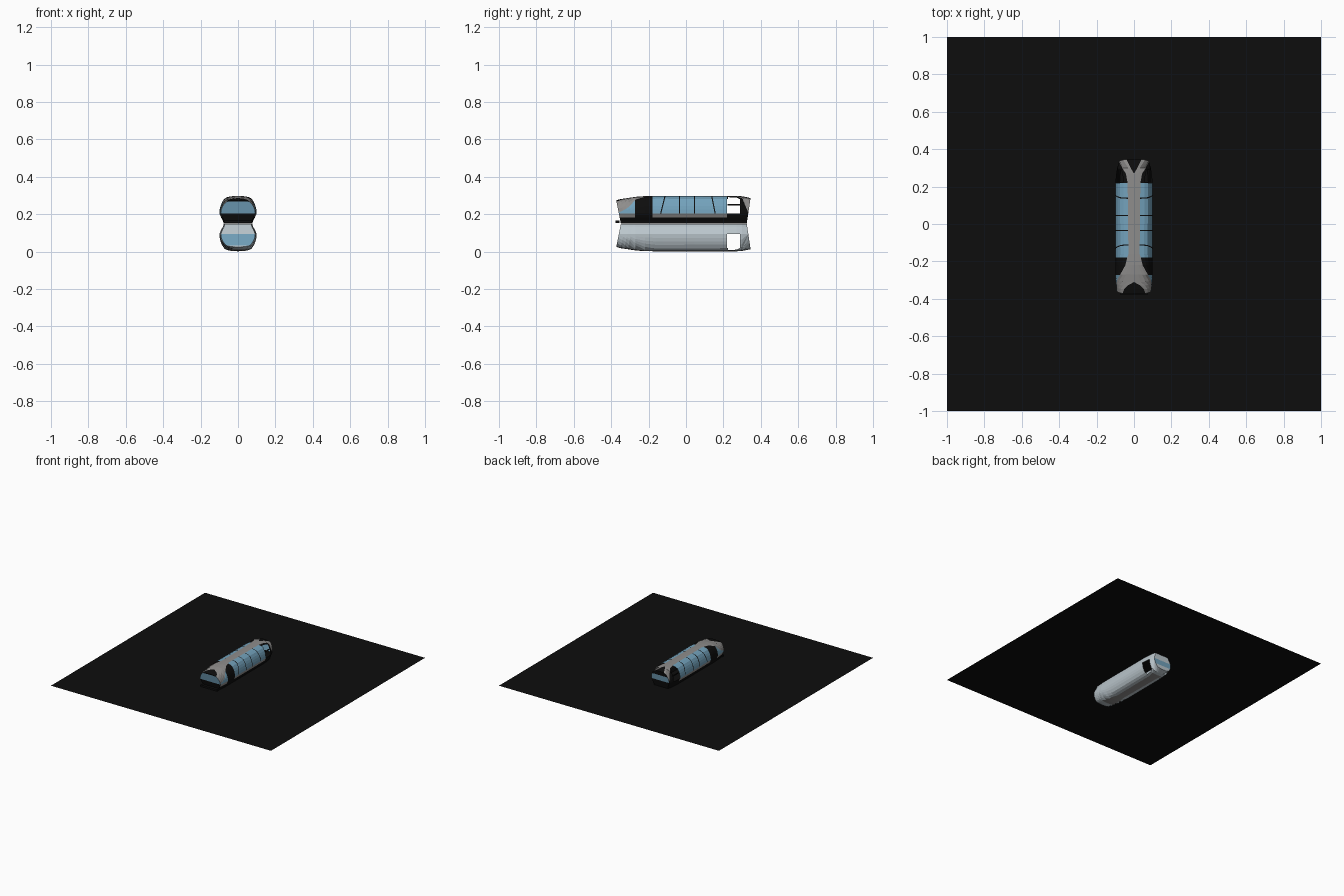
import bpy, bmesh

if "Cube" in bpy.data.objects:
    bpy.data.objects.remove(bpy.data.objects["Cube"])

def mat(name, r, g, b):
    m = bpy.data.materials.new(name)
    m.diffuse_color = (r, g, b, 1)
    m.use_nodes = True
    m.node_tree.nodes["Principled BSDF"].inputs["Base Color"].default_value = m.diffuse_color
    return m

BLACK, BLUE, GREY, PALE = range(4)
mats = [mat("black trim", .004, .004, .004), mat("blue glass", .17, .36, .50),
        mat("grey shell", .27, .265, .26), mat("pale silver", .50, .57, .61)]
ground_mat = mat("ground black", .004, .004, .004)

# half cross-section of the upper body (x, z) from roof centre to window sill
PROFILE = [(0, .298), (.04, .296), (.07, .288), (.088, .26), (.097, .235), (.1, .205)]
SKIRT = [(.09, .182), (.081, .167), (.077, .152)]
# along the length: y, width scale, height scale, inner and outer edge of grey shell
KEYS = [(-.375, .92, .75, 1.9, 4.8), (-.35, .95, .82, 1.5, 4.4), (-.33, .97, .85, .9, 4),
        (-.31, .98, .88, 0, 3.5), (-.27, 1, .95, 0, 2.2), (-.22, 1, .99, 0, 1.2),
        (-.16, 1, 1, 0, .75), (.22, 1, 1, 0, .85), (.27, .95, 1, 0, 1.2),
        (.30, .9, .98, .5, 2), (.345, .8, .88, 1.3, 4.9)]
MULLIONS = [(-.115, -.25), (-.035, 0), (.045, 0), (.14, .2)]   # y, slant
INNER, SHELL, OUTER = 2, 4, 6

def keyed(y):
    for k0, k1 in zip(KEYS, KEYS[1:]):
        if y <= k1[0] + 1e-6:
            f = (y - k0[0]) / (k1[0] - k0[0])
            return [p + (q - p) * f for p, q in zip(k0, k1)][1:]
    return KEYS[-1][1:]

def point(t):
    i = min(int(t), 4)
    f = t - i
    return [p + (q - p) * f for p, q in zip(PROFILE[i], PROFILE[i + 1])]

def section(y, slant):
    w, h, a, b = keyed(y)
    ts = [a * i / INNER for i in range(INNER)]
    ts += [a + (b - a) * i / SHELL for i in range(SHELL)]
    ts += [b + (5 - b) * i / OUTER for i in range(OUTER + 1)]
    pts = [(x, .205 + (z - .205) * h) for x, z in map(point, ts)] + SKIRT
    return [(x * w, y + slant * (.285 - z), z) for x, z in pts]

stations = [(k[0], .2 if k[0] < -.3 else -.15 if k[0] > .32 else 0) for k in KEYS]
stations += [(-.272, 0), (-.18, 0), (.225, 0), (.29, 0)]
for y, s in MULLIONS:
    stations += [(y - .003, s), (y + .003, s)]
stations.sort()

def colour(row, y, span, x, lower):
    if lower:
        return GREY if row < INNER + SHELL and x < .05 and -.31 < y < .25 else PALE
    if row < INNER:
        return BLACK
    if row < INNER + SHELL:
        return GREY
    if row < INNER + SHELL + OUTER:
        if span < .0065 and -.2 < y < .2:
            return BLACK
        return BLUE if y < -.272 or -.18 < y < .22 else BLACK
    if row == INNER + SHELL + OUTER and (y < -.29 or -.18 < y < .22):
        return GREY
    return BLACK

def make_body(name, lower):
    bm = bmesh.new()
    rings = []
    for y, s in stations:
        pts = section(y, s)
        rings.append([[bm.verts.new((sx * x, yy, .3 - z if lower else z)) for x, yy, z in pts]
                      for sx in (1, -1)])
    rows = len(rings[0][0]) - 1
    for i in range(len(rings) - 1):
        y0, y1 = stations[i][0], stations[i + 1][0]
        ym = (y0 + y1) / 2
        for side in (0, 1):
            A, B = rings[i][side], rings[i + 1][side]
            for j in range(rows):
                q = [A[j], A[j + 1], B[j + 1], B[j]]
                zm = sum(v.co.z for v in q) / 4
                zm = .3 - zm if lower else zm
                xm = sum(abs(v.co.x) for v in q) / 4
                # open rear side window
                if .222 < ym < .292 and .213 < zm < .285 and j >= INNER + SHELL:
                    continue
                f = bm.faces.new(q if side == 0 else q[::-1])
                f.material_index = colour(j, ym, y1 - y0, xm, lower)
    # windscreen and rear panel
    for ring in (rings[0], rings[-1]):
        L, R = ring
        for j in range(rows):
            f = bm.faces.new([L[j], L[j + 1], R[j + 1], R[j]])
            z = f.calc_center_median().z
            z = .3 - z if lower else z
            f.material_index = BLUE if .205 < z < .262 else (PALE if lower else BLACK)
    bmesh.ops.remove_doubles(bm, verts=bm.verts, dist=1e-5)
    bmesh.ops.recalc_face_normals(bm, faces=bm.faces)
    me = bpy.data.meshes.new(name)
    bm.to_mesh(me)
    bm.free()
    for m in mats:
        me.materials.append(m)
    bpy.context.collection.objects.link(bpy.data.objects.new(name, me))

def box(name, loc, size, m):
    bpy.ops.mesh.primitive_cube_add(size=1, location=loc)
    o = bpy.context.object
    o.name = name
    o.scale = size
    o.data.materials.append(m)

make_body("vehicle_body", False)
make_body("mirrored_body", True)

# bumper and bars across the open rear windows
box("front_bumper", (0, -.367, .16), (.15, .022, .014), mats[BLACK])
for sx in (1, -1):
    box("rear_window_bar", (sx * .086, .257, .25), (.006, .07, .008), mats[BLACK])

# ground sheet between the two halves
bpy.ops.mesh.primitive_plane_add(size=2, location=(0, 0, .15))
g = bpy.context.object
g.name = "ground_sheet"
g.data.materials.append(ground_mat)
